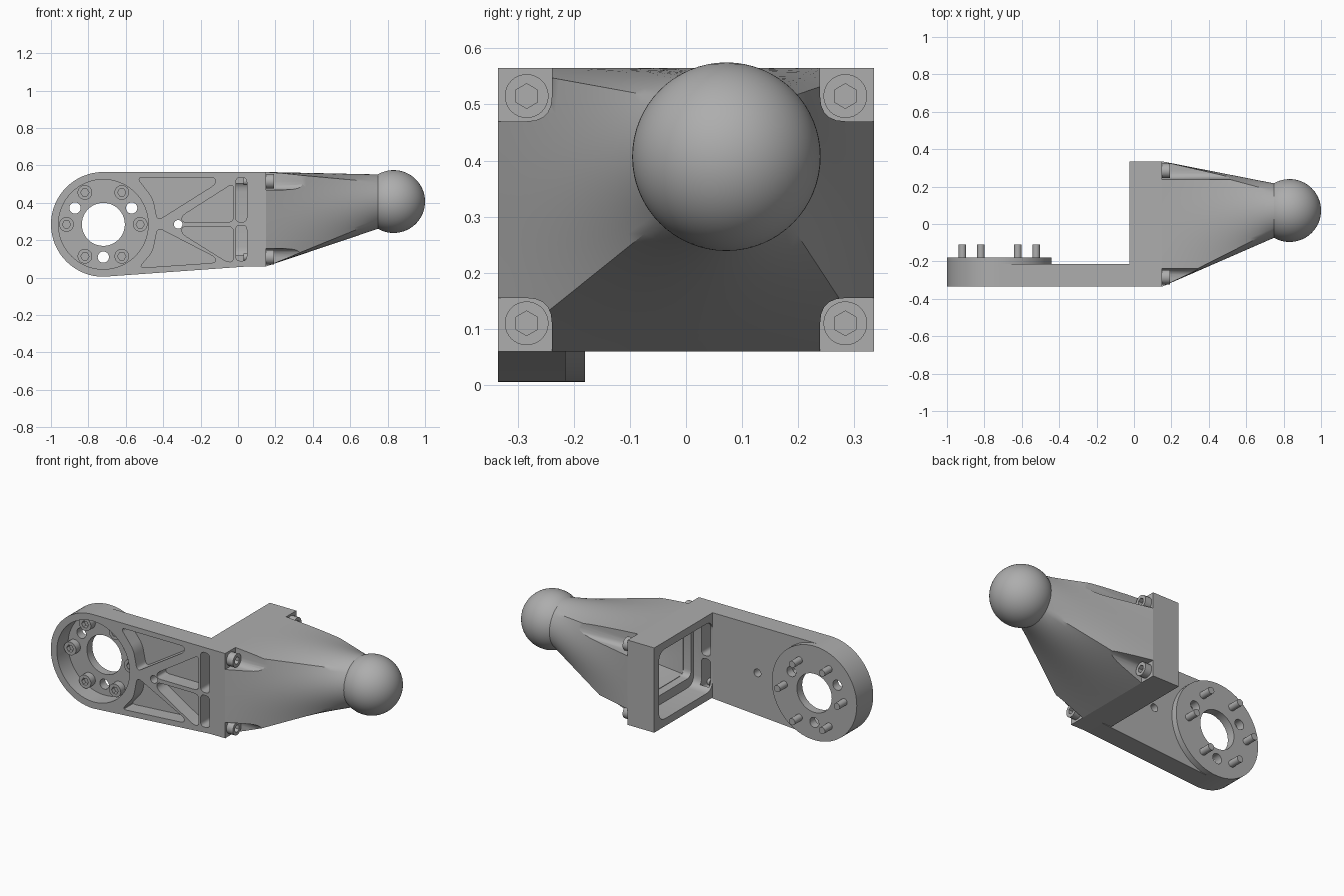
import bpy, bmesh, math
from mathutils import Vector

if "Cube" in bpy.data.objects:
    bpy.data.objects.remove(bpy.data.objects["Cube"])

grey = bpy.data.materials.new("satin grey")
grey.use_nodes = True
COL = (0.42, 0.42, 0.42, 1)
grey.diffuse_color = COL
grey.node_tree.nodes["Principled BSDF"].inputs["Base Color"].default_value = COL


def make(name, bm):
    bmesh.ops.recalc_face_normals(bm, faces=bm.faces)
    me = bpy.data.meshes.new(name)
    bm.to_mesh(me)
    bm.free()
    me.materials.append(grey)
    ob = bpy.data.objects.new(name, me)
    bpy.context.collection.objects.link(ob)
    return ob


def loft(name, rings):
    """Skin closed rings of points and cap both ends."""
    bm = bmesh.new()
    vs = [[bm.verts.new(p) for p in r] for r in rings]
    n = len(vs[0])
    for a, b in zip(vs, vs[1:]):
        for i in range(n):
            j = (i + 1) % n
            bm.faces.new((a[i], a[j], b[j], b[i]))
    bm.faces.new(vs[0])
    bm.faces.new(vs[-1])
    return make(name, bm)


def prism(name, pts, axis, lo, hi):
    """Extrude a flat outline along x (outline in y,z), y (x,z) or z (x,y)."""
    place = {"x": lambda a, b, d: (d, a, b),
             "y": lambda a, b, d: (a, d, b),
             "z": lambda a, b, d: (a, b, d)}[axis]
    return loft(name, [[place(a, b, d) for a, b in pts] for d in (lo, hi)])


def circle(cx, cy, r, n=32):
    return [(cx + r * math.cos(2 * math.pi * i / n),
             cy + r * math.sin(2 * math.pi * i / n)) for i in range(n)]


def rounded(pts, r, n=5):
    """Round each corner of a polygon."""
    out = []
    pts = [Vector(p) for p in pts]
    for i, p in enumerate(pts):
        ends = []
        for q in (pts[i - 1], pts[(i + 1) % len(pts)]):
            d = q - p
            ends.append(p + d.normalized() * min(r, d.length * 0.45))
        a, b = ends
        for k in range(n + 1):
            t = k / n
            out.append(tuple(a * (1 - t) ** 2 + p * 2 * t * (1 - t) + b * t * t))
    return out


def rect(a0, a1, b0, b1):
    return [(a0, b0), (a1, b0), (a1, b1), (a0, b1)]


def boolean(ob, other, op="DIFFERENCE"):
    m = ob.modifiers.new("bool", "BOOLEAN")
    m.operation, m.solver, m.object = op, "EXACT", other
    bpy.context.view_layer.objects.active = ob
    bpy.ops.object.modifier_apply(modifier=m.name)
    bpy.data.objects.remove(other)


def smooth(ob, angle=30):
    bpy.ops.object.select_all(action="DESELECT")
    ob.select_set(True)
    bpy.context.view_layer.objects.active = ob
    bpy.ops.object.shade_smooth_by_angle(angle=math.radians(angle))


FRONT, WEB_BACK, HUB_BACK = -0.335, -0.215, -0.18
HX, HZ, HR = -0.72, 0.285, 0.28
BALL = Vector((0.832, 0.072, 0.407))


def cone(name, x0, x1, y0, y1, z0, z1, r, n=64, steps=14):
    """Straight blend from a rectangle at x0 to a circle at x1."""
    rings = []
    for s in range(steps + 1):
        t, ring = s / steps, []
        for i in range(n):
            a = 2 * math.pi * i / n
            c, d = math.cos(a), math.sin(a)
            m = max(abs(c), abs(d))
            p = Vector((x0, (y0 + y1) / 2 + c / m * (y1 - y0) / 2,
                        (z0 + z1) / 2 + d / m * (z1 - z0) / 2))
            q = Vector((x1, BALL.y + c * r, BALL.z + d * r))
            ring.append(p.lerp(q, t))
        rings.append(ring)
    return loft(name, rings)


# Arm plate with a round hub end and a slightly tapered lower edge
arc = [(HX + HR * math.cos(a), HZ + HR * math.sin(a))
       for a in (math.pi / 2 + math.pi * i / 32 for i in range(33))]
arm = prism("arm_bracket", arc + [(0.05, 0.06), (0.05, 0.565)], "y", FRONT, WEB_BACK)
boolean(arm, prism("hub", circle(HX, HZ, HR, 64), "y", FRONT + 0.001, HUB_BACK), "UNION")

# Square mounting block at the end of the arm
block = prism("block", rect(FRONT, -FRONT, 0.06, 0.565), "x", -0.025, 0.15)
boolean(arm, block, "UNION")

# Hub recess, centre bore and through holes
boolean(arm, prism("cut", circle(HX, HZ, 0.24, 64), "y", -0.4, -0.23))
boolean(arm, prism("cut", circle(HX, HZ, 0.115, 48), "y", -0.4, 0))
for deg in (30, 150, 270):
    a = math.radians(deg)
    boolean(arm, prism("cut", circle(HX + 0.175 * math.cos(a), HZ + 0.175 * math.sin(a),
                                     0.03, 24), "y", -0.4, 0))
boolean(arm, prism("cut", circle(-0.32, 0.285, 0.023, 24), "y", -0.4, 0))

# Lightening pockets in the arm
pockets = [
    [(-0.54, 0.535), (-0.12, 0.535), (-0.12, 0.5), (-0.43, 0.305), (-0.455, 0.425)],
    [(-0.53, 0.052), (-0.12, 0.08), (-0.12, 0.108), (-0.43, 0.268), (-0.455, 0.14)],
    [(-0.3, 0.297), (-0.025, 0.297), (-0.025, 0.505), (-0.3, 0.33)],
    [(-0.3, 0.274), (-0.025, 0.274), (-0.025, 0.085), (-0.06, 0.085), (-0.3, 0.235)],
]
for p in pockets:
    boolean(arm, prism("cut", rounded(p, 0.03), "y", -0.4, -0.25))

# Block cavity and the two access slots
boolean(arm, prism("cut", rounded(rect(-0.214, 0.29, 0.105, 0.52), 0.06), "x", -0.1, 0.1))
boolean(arm, prism("cut", rounded(rect(-0.19, 0.2, 0.16, 0.46), 0.04), "x", 0.05, 0.2))
for z0, z1 in ((0.09, 0.28), (0.297, 0.535)):
    boolean(arm, prism("cut", rounded(rect(-0.012, 0.047, z0, z1), 0.025), "y", -0.4, -0.2))

# Hollow nose blending from the block to the ball
nose = cone("nose_cone", 0.15, 0.75, FRONT, -FRONT, 0.06, 0.565, 0.145)
boolean(nose, cone("cut", 0.14, 0.7, -0.19, 0.2, 0.16, 0.46, 0.1))

# Bolt seats cut into the four nose corners
bolt_places = []
for sy in (-1, 1):
    for z, up in ((0.11, -1), (0.515, 1)):
        y = 0.284 * sy
        seat = [(y - sy * 0.045, z + up * 0.1), (y - sy * 0.045, z - up * 0.045),
                (y + sy * 0.1, z - up * 0.045), (y + sy * 0.1, z + up * 0.1)]
        boolean(nose, prism("cut", rounded(seat, 0.045), "x", 0.1, 0.9))
        bolt_places.append(("flange_bolt", (0.15, y, z), (0, math.pi / 2, 0)))

for ob in (arm, nose):
    smooth(ob)

# Ball tip
bm = bmesh.new()
bmesh.ops.create_uvsphere(bm, u_segments=64, v_segments=32, radius=0.168)
ball = make("ball_tip", bm)
ball.location = BALL
smooth(ball, 60)

# Socket-head bolts, all sharing one mesh
bolt = prism("bolt", circle(0, 0, 0.039), "z", 0, 0.042)
boolean(bolt, prism("shaft", circle(0, 0, 0.02, 24), "z", -0.12, 0.01), "UNION")
boolean(bolt, prism("cut", circle(0, 0, 0.022, 6), "z", 0.018, 0.1))
smooth(bolt)
for i in range(6):
    a = math.pi / 3 * i
    bolt_places.append(("hub_bolt", (HX + 0.197 * math.cos(a), -0.23,
                                     HZ + 0.197 * math.sin(a)), (math.pi / 2, 0, 0)))
for name, loc, rot in bolt_places:
    ob = bpy.data.objects.new(name, bolt.data)
    ob.location, ob.rotation_euler = loc, rot
    bpy.context.collection.objects.link(ob)
bpy.data.objects.remove(bolt)
